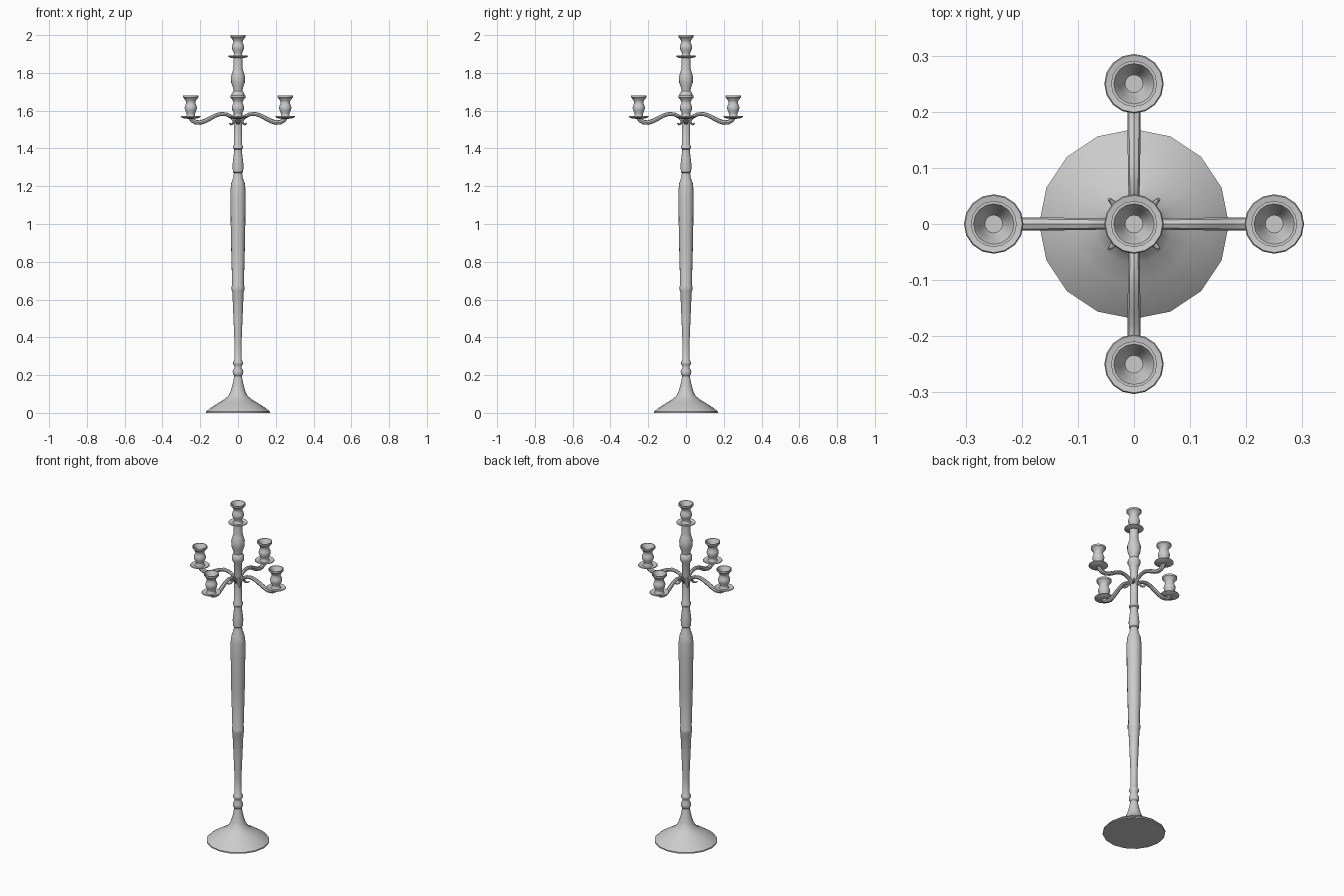
import bpy, bmesh, math
from mathutils import Vector, Matrix

if "Cube" in bpy.data.objects:
    bpy.data.objects.remove(bpy.data.objects["Cube"])


def finish(bm, name):
    bmesh.ops.remove_doubles(bm, verts=bm.verts, dist=1e-5)
    bmesh.ops.recalc_face_normals(bm, faces=bm.faces)
    mesh = bpy.data.meshes.new(name)
    bm.to_mesh(mesh)
    bm.free()
    obj = bpy.data.objects.new(name, mesh)
    bpy.context.collection.objects.link(obj)
    bpy.ops.object.select_all(action='DESELECT')
    obj.select_set(True)
    bpy.context.view_layer.objects.active = obj
    bpy.ops.object.shade_smooth_by_angle(angle=math.radians(40))
    return obj


def bridge_rings(bm, rings):
    for a, b in zip(rings, rings[1:]):
        n = len(a)
        for i in range(n):
            bm.faces.new((a[i], a[(i + 1) % n], b[(i + 1) % n], b[i]))
    bm.faces.new(rings[0][::-1])
    bm.faces.new(rings[-1])


def lathe(name, profile, centre=(0, 0, 0), sides=16):
    bm = bmesh.new()
    c = Vector(centre)
    rings = [[bm.verts.new(c + Vector((r * math.cos(t), r * math.sin(t), z)))
              for t in (2 * math.pi * i / sides for i in range(sides))]
             for r, z in profile]
    bridge_rings(bm, rings)
    return finish(bm, name)


def tube(name, path, angle, sides=8):
    # path points are (distance from axis, height, radius)
    bm = bmesh.new()
    pts = [Vector((x, 0, z)) for x, z, r in path]
    rings = []
    for i, p in enumerate(pts):
        d = (pts[min(i + 1, len(pts) - 1)] - pts[max(i - 1, 0)]).normalized()
        side = Vector((0, 1, 0))
        up = d.cross(side)
        r = path[i][2]
        rings.append([bm.verts.new(p + r * (side * math.cos(t) + up * math.sin(t)))
                      for t in (2 * math.pi * k / sides for k in range(sides))])
    bridge_rings(bm, rings)
    bm.transform(Matrix.Rotation(angle, 4, 'Z'))
    return finish(bm, name)


# flared foot
lathe("foot", [(.169, 0), (.169, .007), (.145, .027), (.105, .052), (.07, .073),
               (.05, .092), (.038, .118), (.029, .15), (.022, .185), (.019, .2)])

# turned column from foot to top cup
lathe("column", [(.019, .195), (.027, .205), (.028, .22), (.019, .24), (.02, .25),
                 (.027, .26), (.027, .27), (.019, .28), (.019, .38), (.024, .5),
                 (.03, .64), (.034, .65), (.034, .67), (.031, .68), (.037, .9),
                 (.04, 1.1), (.04, 1.18), (.036, 1.215), (.024, 1.25), (.022, 1.27),
                 (.027, 1.275), (.029, 1.31), (.026, 1.34), (.021, 1.38), (.021, 1.395),
                 (.027, 1.4), (.027, 1.41), (.022, 1.42), (.023, 1.65), (.034, 1.67),
                 (.034, 1.69), (.024, 1.705), (.026, 1.72), (.036, 1.75), (.037, 1.78),
                 (.028, 1.81), (.024, 1.825), (.025, 1.885)])

# drip plate and candle cup, heights measured from the plate
cup = [(.018, -.008), (.036, -.006), (.053, .002), (.051, .006), (.027, .002),
       (.021, .012), (.022, .02), (.03, .038), (.033, .05), (.03, .062), (.024, .075),
       (.026, .086), (.036, .1), (.041, .105), (.041, .115), (.036, .115),
       (.028, .1), (.022, .08), (.016, .07)]
lathe("top_cup", cup, (0, 0, 1.885))

# four scrolled arms with cups and small curls under them
arm = [(.01, 1.525, .009), (.02, 1.55, .01), (.035, 1.567, .01), (.06, 1.58, .01),
       (.09, 1.583, .011), (.12, 1.574, .011), (.15, 1.558, .012), (.175, 1.545, .012),
       (.2, 1.537, .012), (.225, 1.539, .012), (.24, 1.548, .013), (.25, 1.565, .014)]
curl = [(.015, 1.57, .007), (.024, 1.555, .007), (.032, 1.54, .007), (.043, 1.529, .006),
        (.054, 1.527, .005), (.063, 1.533, .003)]
for i in range(4):
    a = i * math.pi / 2
    tube(f"arm_{i + 1}", arm, a)
    tube(f"curl_{i + 1}", curl, a + math.pi / 4)
    lathe(f"arm_cup_{i + 1}", cup, (.25 * math.cos(a), .25 * math.sin(a), 1.565))
